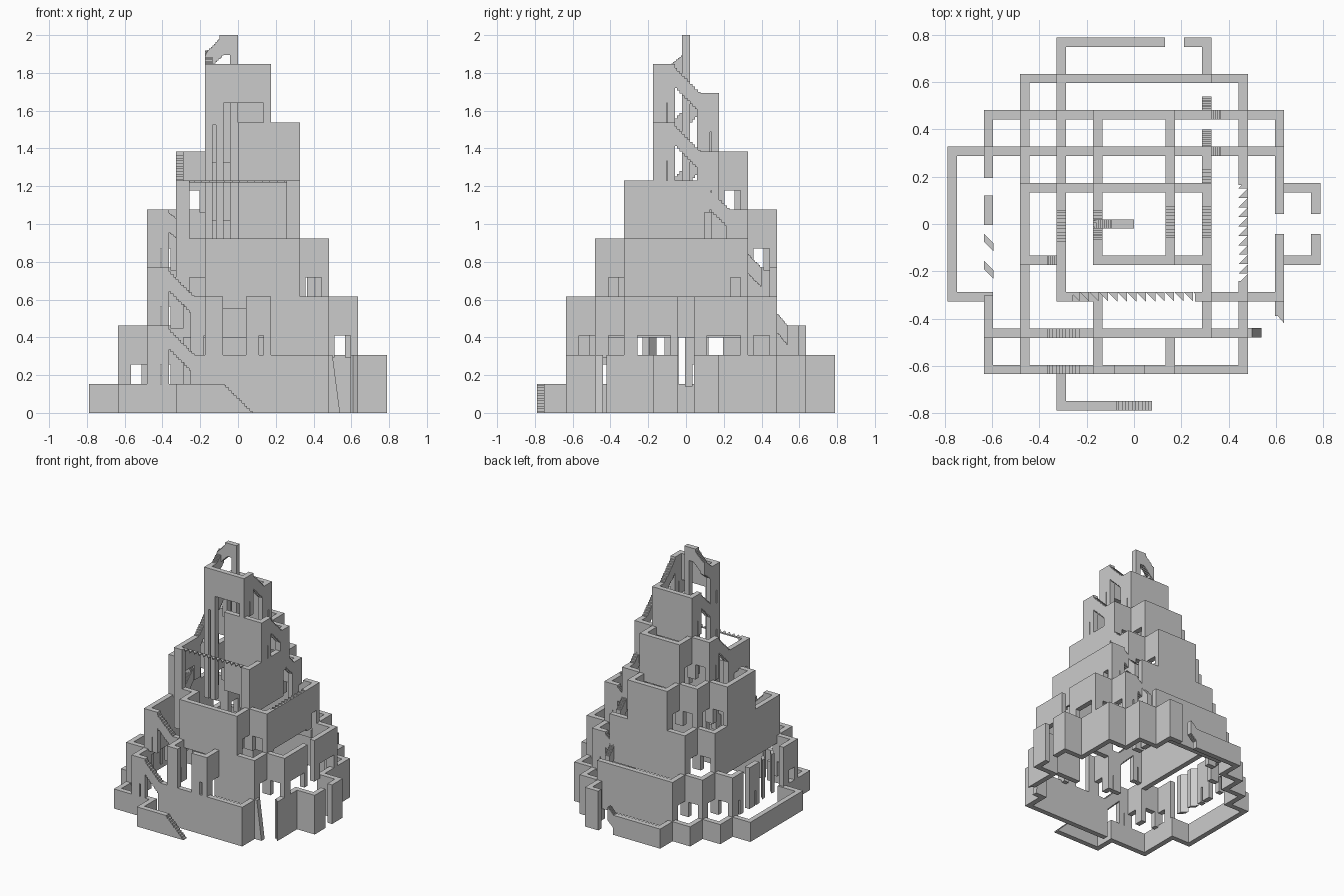
import bpy, bmesh
from mathutils import Vector

if "Cube" in bpy.data.objects:
    bpy.data.objects.remove(bpy.data.objects["Cube"])

U = 2 / 13          # plan and height module
T = 0.02            # half wall thickness


def prism(bm, pts, vec):
    """Closed solid: a flat polygon swept along a vector."""
    n = len(pts)
    a = [bm.verts.new(p) for p in pts]
    b = [bm.verts.new(Vector(p) + Vector(vec)) for p in pts]
    faces = [a[::-1], b] + [[a[i], a[(i + 1) % n], b[(i + 1) % n], b[i]] for i in range(n)]
    for f in faces:
        bm.faces.new(f)


def box(bm, x0, x1, y0, y1, z0, z1):
    prism(bm, [(x0, y0, z0), (x1, y0, z0), (x1, y1, z0), (x0, y1, z0)],
          (0, 0, z1 - z0))


def finish(bm, name):
    bmesh.ops.recalc_face_normals(bm, faces=bm.faces[:])
    me = bpy.data.meshes.new(name)
    bm.to_mesh(me)
    bm.free()
    bpy.context.collection.objects.link(bpy.data.objects.new(name, me))


def tier(name, top, paths, post=2.1, low=1.34, full=2.4, jamb=0.03):
    """Stepped wall: long runs reach down further, short ones stand on posts."""
    bm = bmesh.new()
    z1 = top * U
    zp, zl = max(0, z1 - post * U), max(0, z1 - low * U)
    for path in paths:
        for (ax, ay), (bx, by) in zip(path, path[1:]):
            h = full if abs(ax - bx) + abs(ay - by) >= 1.9 else low
            box(bm, min(ax, bx) * U - T, max(ax, bx) * U + T,
                min(ay, by) * U - T, max(ay, by) * U + T,
                max(0, z1 - h * U), z1)
            if zl - zp > .01 and h == low:      # door jamb beside the post
                dx, dy = ((bx > ax) - (bx < ax)), ((by > ay) - (by < ay))
                cx, cy = bx * U - dx * (T + jamb / 2), by * U - dy * (T + jamb / 2)
                rx, ry = (jamb / 2, T) if dx else (T, jamb / 2)
                box(bm, cx - rx, cx + rx, cy - ry, cy + ry, zp, zl)
        if zl - zp > .01:
            for x, y in path:
                box(bm, x * U - T, x * U + T, y * U - T, y * U + T, zp, zl)
    finish(bm, name)


def ramp(name, a, b, h=0.105, steps=11):
    """Flight of fine steps between two points given as (x, y, z) in modules."""
    bm = bmesh.new()
    a, b = Vector(a) * U, Vector(b) * U
    for i in range(steps):
        p, q = a.lerp(b, i / steps), a.lerp(b, (i + 1) / steps)
        n = Vector((a.y - b.y, b.x - a.x, 0)).normalized() * T
        z = (p.z + q.z) / 2
        box(bm, min(p.x, q.x) - abs(n.x), max(p.x, q.x) + abs(n.x),
            min(p.y, q.y) - abs(n.y), max(p.y, q.y) + abs(n.y), max(0, z - h), z)
    finish(bm, name)


# Wall tiers, climbing clockwise from the front
tier("tier_01", 1, [[(-.6, -5), (-2, -5), (-2, -4), (-4, -4), (-4, -2), (-5, -2),
                     (-5, 2), (-4, 2), (-4, 3), (-3, 3), (-3, 4), (-2, 4),
                     (-2, 5), (.4, 5)]])
tier("tier_02", 2, [[(1.5, 5), (2, 5), (2, 4), (3, 4), (3, 3), (4, 3), (4, 1),
                     (5, 1), (5, .4)],
                    [(5, -.4), (5, -1), (4, -1), (4, -2.4)],
                    [(3, -3), (3, -4), (-1.5, -4)]], low=2)
tier("tier_03", 3, [[(-2.5, -4), (-3, -4), (-3, -3), (-4, -3), (-4, -2.1)],
                    [(-4, .1), (-4, .65)],
                    [(-4, 1.4), (-4, 2), (-3, 2), (-3, 3), (-2, 3), (-2, 4),
                     (2, 4)]])
tier("tier_04", 4, [[(2.5, 3), (3, 3), (3, 2), (4, 2), (4, .4)],
                    [(4, -.4), (4, -2), (3, -2), (3, -3), (1, -3), (1, -4), (.4, -4)],
                    [(-.65, -4), (-1, -4), (-1, -3), (-1.5, -3)]])
tier("tier_05", 5, [[(-2.5, -3), (-3, -3), (-3, 2), (-2, 2), (-2, 3), (2, 3)]])
tier("tier_06", 6, [[(2.5, 2), (3, 2), (3, 1.2)],
                    [(3, -1.7), (3, -2), (2, -2), (2, -3), (-1, -3), (-1, -2),
                     (-2, -2), (-2, -1.4)]])
tier("tier_07", 7, [[(-2.5, -1), (-3, -1), (-3, 1), (-2, 1), (-2, 2), (-1, 2),
                     (-1, 3), (1, 3), (1, 2), (2, 2), (2, 1.5)]])
tier("tier_08", 8, [[(2, .5), (2, -2), (1.8, -2)],
                    [(-1.8, -2), (-2, -2), (-2, -.5)]])
tier("tier_09", 9, [[(-2, .5), (-2, 1), (-1, 1), (-1, 2), (1, 2), (1, 1), (2, 1),
                     (2, .5)]])
tier("tier_10", 10, [[(2, -.5), (2, -1), (1.6, -1)], [(-1, -1), (-1, -.5)]], post=4)
tier("tier_10_front_panel", 10, [[(1.7, -1), (.13, -1)]], low=4, post=4)
tier("tier_11", 11, [[(-1, .5), (-1, 1), (1, 1), (1, .5)]])
tier("tier_12", 12, [[(1, -.5), (1, -1), (-1, -1), (-1, -.5)]], full=1.34)
tier("top_wall", 13, [[(-.5, 0), (-.13, 0)]], low=.68, post=.68)
tier("top_post", 13, [[(-.14, 0), (-.13, 0)]], low=7, post=7)

# Slender posts in the open front of the tower
bm = bmesh.new()
for x in (-1, -.63, 1):
    box(bm, x * U - T, x * U + T, -U - T, -U + T, 6 * U - .1, 11 * U)
finish(bm, "front_posts")

# Ramps joining one tier to the next
ramps = [((.5, -5, 0.02), (-.5, -5, 1)), ((.5, 5, 1), (.85, 5, 1.35)),
         ((-1.5, -4, 2), (-2.5, -4, 3)), ((-1.5, -3, 4), (-2.5, -3, 5)),
         ((2, 3.5, 3), (2, 3, 3.6)), ((1.9, 3, 3.5), (2.5, 3, 4)),
         ((2, 2.6, 5), (2, 2, 5.6)), ((1.9, 2, 5.5), (2.5, 2, 6)),
         ((-2, -1.5, 6), (-2, -1, 6.5)), ((-1.9, -1, 6.5), (-2.5, -1, 7)),
         ((2, 1.5, 7), (2, .5, 8)), ((-2, -.5, 8), (-2, .5, 9)),
         ((2, .5, 9), (2, -.5, 10)), ((-1, -.5, 10), (-1, .5, 11)),
         ((1, .5, 11), (1, -.5, 12)),
         ((-1, -.5, 12), (-1, .1, 12.5)), ((-1.1, 0, 12.4), (-.5, 0, 13))]
for i, (a, b) in enumerate(ramps):
    ramp(f"ramp_{i + 1:02d}", a, b, 0.15 if i == 0 else 0.105)

# Broken wall pieces: saw-toothed right side and front rim, slanted left shards
bm = bmesh.new()
for i in range(11):
    y = .19 - i * .04
    prism(bm, [(3 * U + T, y, 4 * U), (3 * U + T, y - .04, 4 * U),
               (3 * U - T, y - .04, 4 * U)], (0, 0, 2 * U))
for i in range(14):
    x, y, z = -.27 + i * .04, -2 * U - T, 8 * U - .01
    prism(bm, [(x, y + .04, z), (x + .04, y + .04, z), (x + .04, y, z)], (0, 0, .01))
for y in (-.04, -.155):
    prism(bm, [(-.635, y, U), (-.595, y - .04, U), (-.595, y - .075, U),
               (-.635, y - .035, U)], (0, 0, 2 * U))
prism(bm, [(.48, -.48, 2 * U), (.5, -.48, 2 * U), (.54, -.48, 0), (.48, -.48, 0)],
      (0, .04, 0))
prism(bm, [(.6, -.38, 0), (.635, -.42, 0), (.635, -.36, 0), (.6, -.36, 0)],
      (0, 0, 2 * U))
finish(bm, "broken_wall_pieces")
